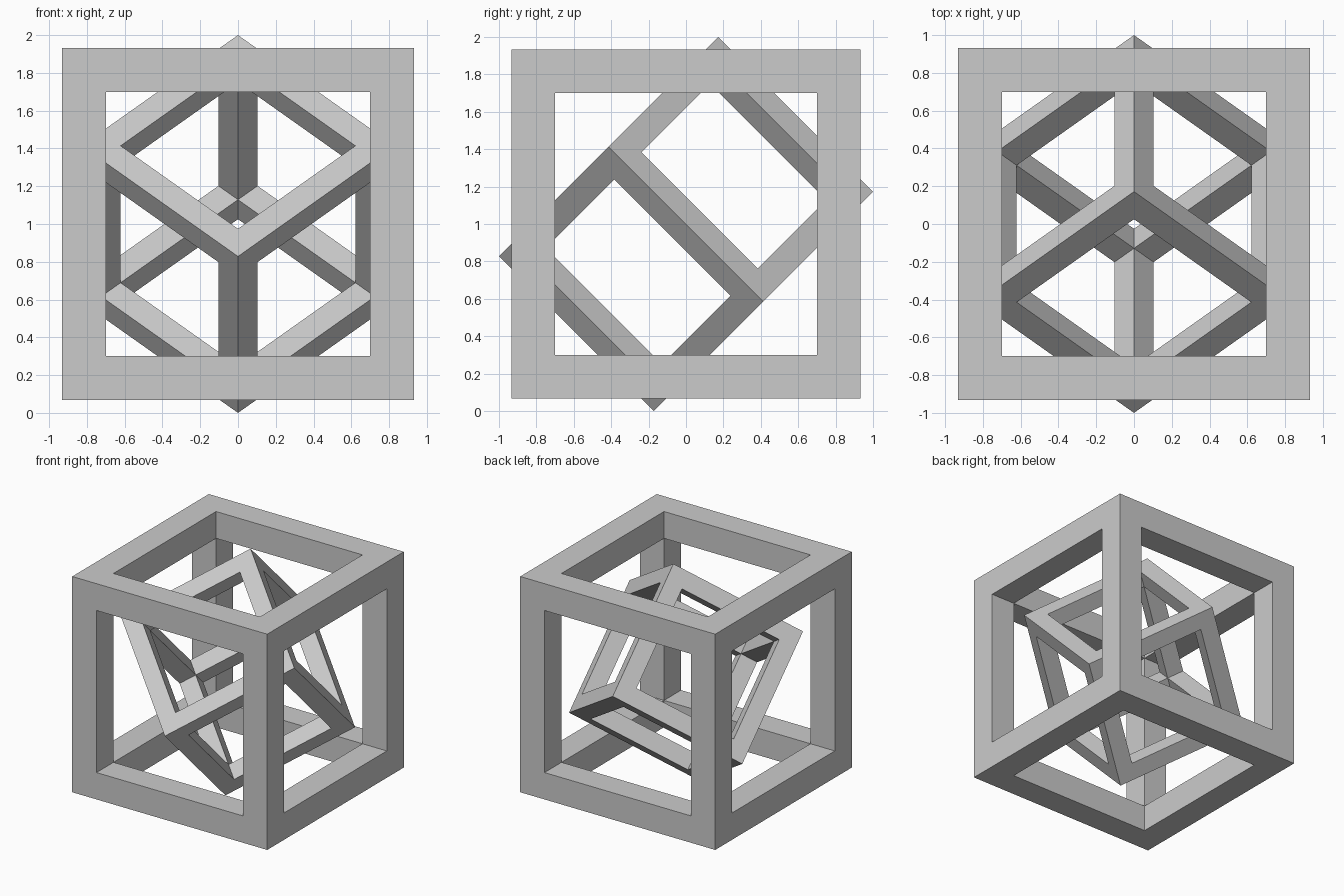
import bpy, bmesh
from math import radians
from mathutils import Matrix, Vector
from itertools import product

if "Cube" in bpy.data.objects:
    bpy.data.objects.remove(bpy.data.objects["Cube"])


def cube_frame(name, half, bar, rotation):
    """Open cube of 12 square bars: a 3x3x3 grid with core and face centres empty."""
    ticks = (-half, -half + bar, half - bar, half)

    def solid(c):
        return all(0 <= i <= 2 for i in c) and sum(i == 1 for i in c) <= 1

    bm = bmesh.new()
    for cell in product(range(3), repeat=3):
        if not solid(cell):
            continue
        for axis, side in product(range(3), (0, 1)):
            near = list(cell)
            near[axis] += 1 if side else -1
            if solid(near):
                continue
            # Outward face on an exposed side of the cell
            u, v = (axis + 1) % 3, (axis + 2) % 3
            ring = [(0, 0), (1, 0), (1, 1), (0, 1)]
            verts = []
            for du, dv in (ring if side else ring[::-1]):
                p = Vector()
                p[axis] = ticks[cell[axis] + side]
                p[u] = ticks[cell[u] + du]
                p[v] = ticks[cell[v] + dv]
                verts.append(bm.verts.new(p))
            bm.faces.new(verts)
    bmesh.ops.remove_doubles(bm, verts=bm.verts[:], dist=1e-4)
    mesh = bpy.data.meshes.new(name)
    bm.to_mesh(mesh)
    bm.free()
    obj = bpy.data.objects.new(name, mesh)
    bpy.context.collection.objects.link(obj)
    obj.matrix_world = Matrix.Translation((0, 0, 1)) @ rotation
    return obj


# Upright outer frame
cube_frame("outer_frame", 0.932, 0.232, Matrix.Identity(4))

# Inner frame: turned 45 degrees about z, then tipped 45 degrees about x
tilt = Matrix.Rotation(radians(45), 4, 'X') @ Matrix.Rotation(radians(45), 4, 'Z')
cube_frame("inner_frame", 0.5858, 0.1464, tilt)
